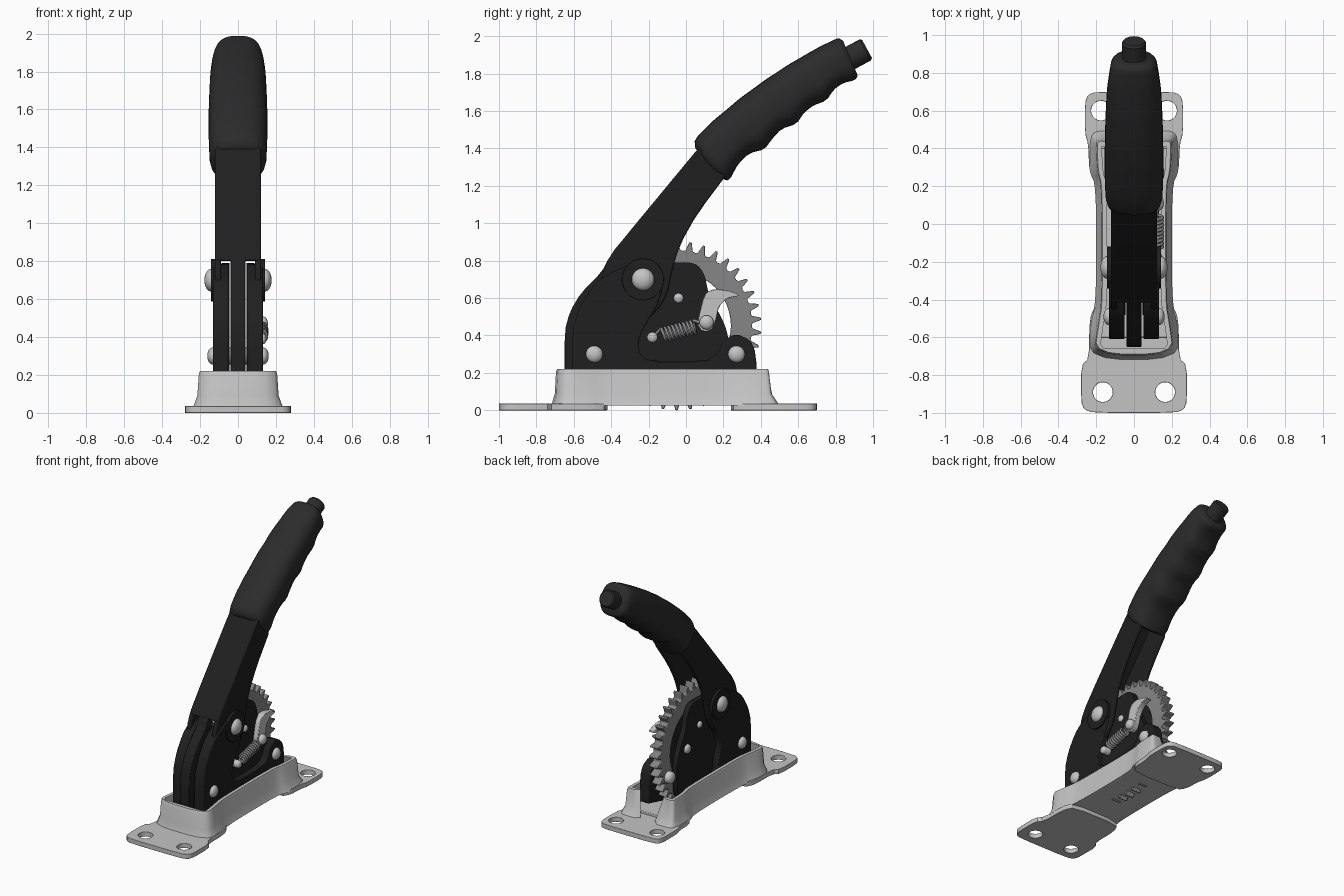
import bpy, bmesh, math
from mathutils import Matrix, Vector

if "Cube" in bpy.data.objects:
    bpy.data.objects.remove(bpy.data.objects["Cube"])


def material(name, v):
    m = bpy.data.materials.new(name)
    m.diffuse_color = (v, v, v, 1)
    m.use_nodes = True
    m.node_tree.nodes["Principled BSDF"].inputs["Base Color"].default_value = m.diffuse_color
    return m


BLACK = material("black_paint", 0.014)
RUBBER = material("grip_rubber", 0.024)
SILVER = material("pale_metal", 0.55)
STEEL = material("gear_steel", 0.24)

# Axes for side profiles: local (x, y, z) -> world (y, z, x)
SIDE = Matrix(((0, 0, 1, 0), (1, 0, 0, 0), (0, 1, 0, 0), (0, 0, 0, 1)))


def finish(name, bm, mat, bevel=0, angle=35):
    bmesh.ops.remove_doubles(bm, verts=bm.verts, dist=1e-5)
    bmesh.ops.recalc_face_normals(bm, faces=bm.faces)
    me = bpy.data.meshes.new(name)
    bm.to_mesh(me)
    bm.free()
    me.materials.clear()
    me.materials.append(mat)
    me.polygons.foreach_set("use_smooth", [True] * len(me.polygons))
    me.set_sharp_from_angle(angle=math.radians(angle))
    ob = bpy.data.objects.new(name, me)
    bpy.context.collection.objects.link(ob)
    if bevel:
        mod = ob.modifiers.new("bevel", 'BEVEL')
        mod.width, mod.segments, mod.limit_method = bevel, 2, 'ANGLE'
        mod.angle_limit = math.radians(50)
    return ob


def chaikin(pts, passes=2, closed=True, r=0.22):
    pts = [Vector(p) for p in pts]
    for _ in range(passes):
        out = [] if closed else [pts[0]]
        for i in range(len(pts) if closed else len(pts) - 1):
            a, b = pts[i], pts[(i + 1) % len(pts)]
            out += [a.lerp(b, r), a.lerp(b, 1 - r)]
        pts = out if closed else out + [pts[-1]]
    return pts


def circle(cx, cy, r, n=28):
    return [Vector((cx + r * math.cos(k * math.tau / n), cy + r * math.sin(k * math.tau / n))) for k in range(n)]


def plate(name, loops, lo, hi, mat, matrix=SIDE, bevel=0.004):
    """Flat outline with optional holes, extruded from lo to hi."""
    cu = bpy.data.curves.new(name, 'CURVE')
    cu.dimensions, cu.fill_mode, cu.extrude = '2D', 'BOTH', (hi - lo) / 2
    for pts in loops:
        sp = cu.splines.new('POLY')
        sp.points.add(len(pts) - 1)
        for q, p in zip(sp.points, pts):
            q.co = (p[0], p[1], 0, 1)
        sp.use_cyclic_u = True
    tmp = bpy.data.objects.new(name + "_outline", cu)
    bpy.context.collection.objects.link(tmp)
    dg = bpy.context.evaluated_depsgraph_get()
    me = bpy.data.meshes.new_from_object(tmp.evaluated_get(dg))
    bm = bmesh.new()
    bm.from_mesh(me)
    bpy.data.objects.remove(tmp)
    bpy.data.meshes.remove(me)
    bm.transform(matrix @ Matrix.Translation((0, 0, (lo + hi) / 2)))
    return finish(name, bm, mat, bevel)


def loft(name, rings, mat, closed_rings=True, angle=35, bevel=0):
    bm = bmesh.new()
    vs = [[bm.verts.new(p) for p in ring] for ring in rings]
    n = len(vs[0])
    for a, b in zip(vs, vs[1:]):
        for i in range(n):
            bm.faces.new((a[i], a[(i + 1) % n], b[(i + 1) % n], b[i]))
    bm.faces.new(vs[0])
    bm.faces.new(vs[-1])
    return finish(name, bm, mat, bevel, angle)


def dome(name, y, z, r, x0, x1, mat=SILVER):
    """Round-headed pin along x from x0 to its crown at x1."""
    s = 1 if x1 > x0 else -1
    h = min(0.6 * r, abs(x1 - x0) * 0.8)
    prof = [(x0, r), (x1 - s * h, r)]
    prof += [(x1 - s * h * (1 - math.sin(a)), r * math.cos(a)) for a in (0.35, 0.7, 1.05, 1.4)]
    loft(name, [[(x, y + c.x, z + c.y) for c in circle(0, 0, q, 24)] for x, q in prof], mat)


# ---- Base: two flanges with holes, floor, and flared walls
def mirrored(half):
    return half + [(-x, y) for x, y in reversed(half)]


flat = Matrix.Identity(4)
front = mirrored([(.2, -.42), (.236, -.5), (.238, -.71), (.28, -.75), (.28, -.94), (.265, -.98), (.22, -1)])
rear = mirrored([(.2, .24), (.238, .3), (.242, .42), (.26, .48), (.26, .64), (.245, .685), (.2, .7)])
plate("front_flange", [chaikin(front, 1), circle(.165, -.89, .052), circle(-.165, -.89, .052)],
      0, .036, SILVER, flat, .008)
plate("rear_flange", [chaikin(rear, 1), circle(.175, .6, .052), circle(-.175, .6, .052)],
      0, .036, SILVER, flat, .008)
plate("base_floor", [mirrored([(.19, .4), (.19, -.6)])], .03, .055, SILVER, flat)

foot = [(.09, .5), (.22, .5), (.24, .42), (.238, .28), (.2, .2), (.2, -.42), (.236, -.52), (.24, -.72)]
rim = [(.13, .44), (.2, .445), (.2, .4), (.195, .28), (.172, .2), (.172, -.42), (.19, -.52), (.215, -.695)]
foot = chaikin(mirrored(foot), 2, False)
rim = chaikin(mirrored(rim), 2, False)


def inset(p, lo, hi):
    s = 1 if p.x > 0 else -1
    return p.x - s * min(.03, abs(p.x)), min(max(p.y, lo), hi)


walls = []
for f, t in zip(foot, rim):
    fi, ti = inset(f, -.69, .47), inset(t, -.66, .41)
    m = f.lerp(t, .75)
    walls.append([(f.x, f.y, .025), (m.x, m.y, .09), (t.x, t.y, .205),
                  (t.x * .97, t.y * .99, .222), (ti[0], ti[1], .222), (fi[0], fi[1], .03)])
loft("base_walls", walls, SILVER, angle=50)

# ---- Ratchet gear standing through the floor
teeth, gear = 38, []
for k in range(teeth):
    for f, r in ((0, .402), (.2, .405), (.42, .452), (.58, .452), (.8, .405)):
        a = (k + f) * math.tau / teeth
        gear.append((-.05 + r * math.cos(a), .452 + r * math.sin(a)))
plate("ratchet_gear", [gear, circle(-.05, .452, .29, 48)], -.035, .035, STEEL)

# ---- Body: centre web, inner plates, outer plates
web = [(-.65, .1), (-.65, .42), (-.62, .53), (-.56, .63), (-.45, .74), (-.41, .82),
       (-.36, .82), (-.37, .5), (-.4, .1)]
plate("centre_web", [chaikin(web, 1)], -.04, .04, BLACK)
inner = [(-.5, .06), (-.45, .6), (-.2, .78), (-.06, .79), (.05, .79), (.1, .73), (.12, .62),
         (.21, .46), (.235, .34), (.21, .06)]
arch = [(-.61, .06), (-.61, .42), (-.57, .55), (-.5, .66), (-.43, .72), (-.3, .78), (-.2, .79),
        (-.13, .74), (-.13, .6), (-.25, .4)]
right = arch + [(-.255, .31), (-.2, .262), (.1, .262), (.17, .3), (.2, .375), (.27, .41),
                (.345, .375), (.375, .3), (.385, .06)]
left = arch + [(-.22, .3), (-.17, .06)]
for side, s in (("right", 1), ("left", -1)):
    span = lambda a, b: (min(s * a, s * b), max(s * a, s * b))
    plate(side + "_inner_plate", [chaikin(inner, 2)], *span(.045, .085), BLACK)
    plate(side + "_outer_plate", [chaikin(right if s > 0 else left, 1)], *span(.05, .132), BLACK, bevel=.012)
    plate(side + "_pivot_boss", [circle(-.23, .7, .112, 36)], *span(.1, .143), BLACK)
    # lever cheeks reach down to the pivot
    cheek = [(.14, 1.48), (.04, 1.37), (-.39, .85), (-.44, .76), (-.46, .66), (-.42, .5), (-.28, .45),
             (-.16, .52), (-.1, .62), (-.075, .75), (-.03, .89), (.06, 1.05), (.24, 1.29)]
    plate(side + "_lever_cheek", [chaikin(cheek, 1)], *span(.09, .122), BLACK, bevel=.008)
    # bolts
    dome(side + "_pivot_bolt", -.23, .7, .06, s * .1, s * .178)
    dome(side + "_front_bolt", -.49, .3, .045, s * .1, s * .162)
    dome(side + "_rear_bolt", .27, .3, .045, 0, s * (.162 if s > 0 else .085))
    dome(side + "_small_pin", -.04, .6, .026, s * .05, s * .105)
dome("left_pawl_pin", .11, .47, .035, -.05, -.11)

# ---- Lever front wall joining the cheeks
wall = [(.14, 1.48), (.04, 1.37), (-.385, .855), (-.42, .8), (-.385, .8), (-.355, .84), (.065, 1.345), (.165, 1.46)]
plate("lever_front_wall", [wall], -.121, .121, BLACK, bevel=.008)

# ---- Grip: upper edge, lower edge and half width at each station
stations = [
    (.05, 1.40, .19, 1.24, .125), (.045, 1.45, .23, 1.225, .15), (.14, 1.545, .28, 1.32, .154),
    (.22, 1.61, .34, 1.375, .156), (.29, 1.67, .42, 1.395, .156), (.36, 1.72, .46, 1.45, .155),
    (.42, 1.765, .51, 1.505, .153), (.49, 1.81, .59, 1.53, .152), (.55, 1.85, .63, 1.59, .15),
    (.62, 1.89, .68, 1.63, .147), (.68, 1.925, .75, 1.655, .143), (.73, 1.952, .79, 1.715, .137),
    (.78, 1.975, .84, 1.75, .13), (.815, 1.992, .905, 1.765, .12), (.84, 1.975, .918, 1.79, .1)]
smooth = chaikin(stations, 1, False)
rings = []
for uy, uz, ly, lz, w in smooth:
    ring = []
    for k in range(32):
        a = k * math.tau / 32
        c, d = (math.copysign(abs(v) ** .75, v) for v in (math.cos(a), math.sin(a)))
        t = (1 - d) / 2
        ring.append((w * c, uy + (ly - uy) * t, uz + (lz - uz) * t))
    rings.append(ring)
loft("hand_grip", rings, RUBBER, angle=50)

# ---- Release button at the end of the grip
axis = Vector((0, .88, .475))
up = Vector((0, -.475, .88))
button = []
for d, r in ((-.16, .064), (-.012, .064), (0, .055)):
    c0 = Vector((0, .968, 1.932)) + axis * d
    button.append([c0 + Vector((c.x, 0, 0)) + up * c.y for c in circle(0, 0, r, 24)])
loft("release_button", button, RUBBER)

# ---- Pawl with its pin, spring and spring anchor
pawl = [(.06, .46), (.075, .53), (.095, .61), (.13, .645), (.2, .648), (.3, .615), (.22, .6),
        (.175, .555), (.16, .48), (.135, .425), (.085, .42)]
plate("pawl", [chaikin(pawl, 1)], .075, .122, SILVER, bevel=.008)
dome("pawl_pin", .11, .47, .038, .05, .158)
dome("spring_anchor", -.18, .39, .028, .05, .15)

cu = bpy.data.curves.new("spring_path", 'CURVE')
cu.dimensions, cu.bevel_depth, cu.bevel_resolution = '3D', .0085, 1
a, b = Vector((.122, -.18, .39)), Vector((.122, .1, .46))
along = (b - a).normalized()
across = Vector((0, -along.z, along.y))
pts, turns, n = [a], 9, 108
for i in range(n + 1):
    ang = i / n * turns * math.tau
    pts.append(a.lerp(b, .2 + .62 * i / n) + across * .034 * math.cos(ang) + Vector((.03 * math.sin(ang), 0, 0)))
pts.append(b)
sp = cu.splines.new('POLY')
sp.points.add(len(pts) - 1)
for q, p in zip(sp.points, pts):
    q.co = (*p, 1)
cu.materials.append(STEEL)
bpy.context.collection.objects.link(bpy.data.objects.new("return_spring", cu))
